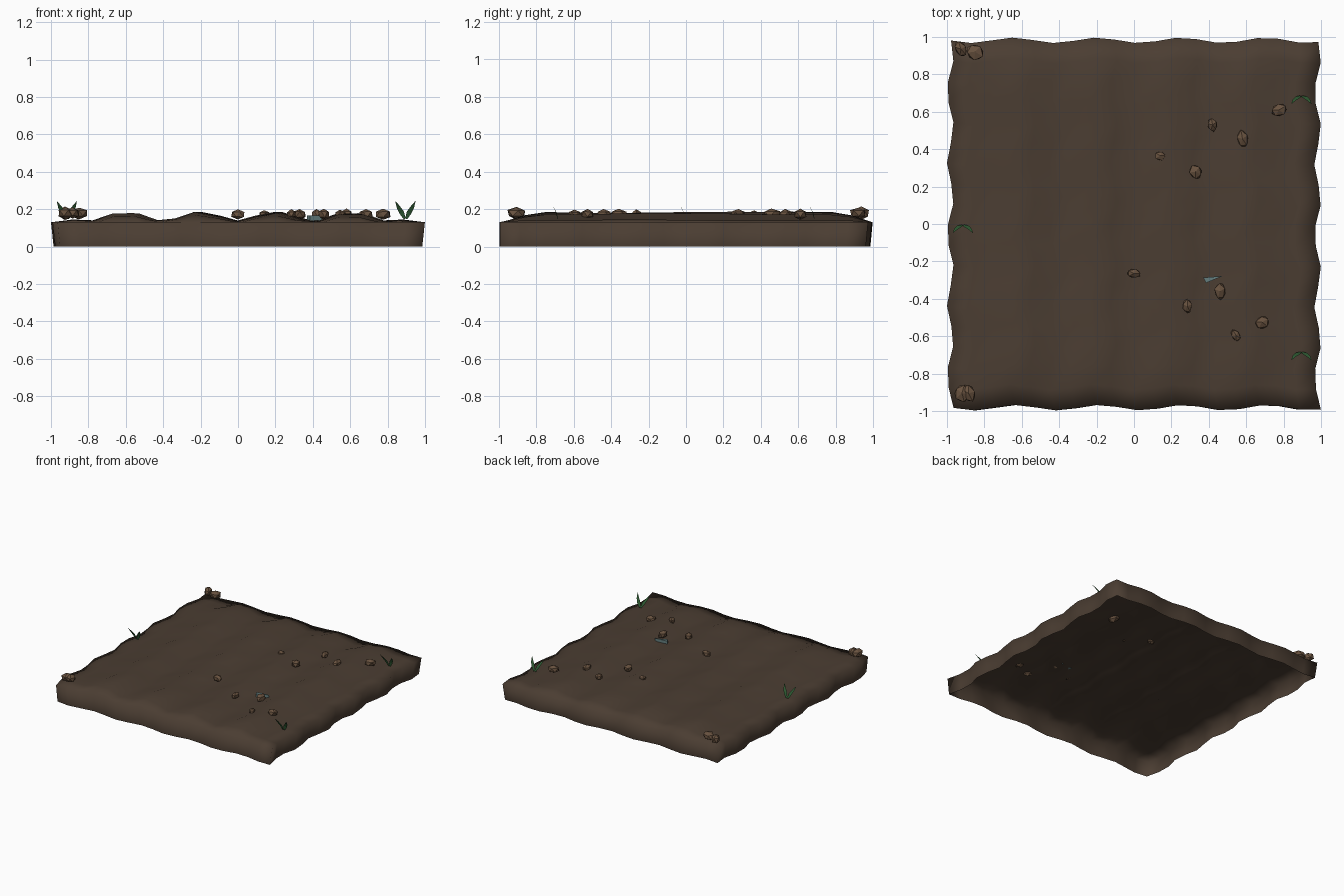
import bpy, bmesh, math, random
from mathutils import Vector, Matrix

if "Cube" in bpy.data.objects:
    bpy.data.objects.remove(bpy.data.objects["Cube"])

random.seed(4)
N = 18        # cells per side of the soil sheet
HALF = 0.982
WAVE = 0.018  # sideways wobble of the sheet


def material(name, rgb):
    m = bpy.data.materials.new(name)
    m.diffuse_color = (*rgb, 1)
    m.use_nodes = True
    m.node_tree.nodes["Principled BSDF"].inputs["Base Color"].default_value = m.diffuse_color
    return m


SOIL = material("soil_brown", (0.070, 0.047, 0.032))
STONE = material("stone_brown", (0.140, 0.085, 0.050))
GRASS = material("grass_green", (0.030, 0.110, 0.035))
SHARD = material("shard_grey_blue", (0.130, 0.210, 0.210))


def add_object(name, bm, mat, smooth=False):
    mesh = bpy.data.meshes.new(name)
    for f in bm.faces:
        f.smooth = smooth
    bm.to_mesh(mesh)
    bm.free()
    mesh.materials.append(mat)
    ob = bpy.data.objects.new(name, mesh)
    bpy.context.collection.objects.link(ob)
    return ob


def soil_height(x, y):
    # furrows run along y and fade out at the border
    border = max(0.0, min(1.0, (HALF - max(abs(x), abs(y))) / 0.16))
    ridge = 0.155 - 0.028 * -math.cos(5 * math.pi * (abs(x) - 0.2))
    ridge += 0.004 * math.sin(4 * y + 3 * x)
    return 0.13 + (ridge - 0.13) * border


def furrow(x, y):
    border = max(0.0, min(1.0, (HALF - max(abs(x), abs(y))) / 0.16))
    ridge = 0.157 + 0.026 * math.cos(5 * math.pi * (abs(x) - 0.2))
    ridge += 0.004 * math.sin(4 * y + 3 * x)
    return 0.13 + (ridge - 0.13) * border


# Soil: wavy open-bottomed sheet with a skirt
bm = bmesh.new()
bmesh.ops.create_grid(bm, x_segments=N, y_segments=N, size=HALF)
for v in bm.verts:
    x, y = v.co.x, v.co.y
    v.co = (x + WAVE * math.cos(2 * math.pi * (y - 0.14) / 0.38),
            y + WAVE * 0.8 * math.cos(2 * math.pi * (x - 0.25) / 0.45),
            furrow(x, y))
rim = [e for e in bm.edges if e.is_boundary]
skirt = bmesh.ops.extrude_edge_only(bm, edges=rim)["geom"]
for v in (g for g in skirt if isinstance(g, bmesh.types.BMVert)):
    v.co.x *= 0.986
    v.co.y -= 0.012 if v.co.y > 0 else 0
    v.co.z = 0
bmesh.ops.recalc_face_normals(bm, faces=bm.faces)
if sum(f.normal.z for f in bm.faces) < 0:
    bmesh.ops.reverse_faces(bm, faces=bm.faces)
add_object("soil_bed", bm, SOIL, smooth=True)


# Stones: jittered low-poly balls (x, y, z, radii x/y/z, turn)
def stone(name, x, y, z, rx, ry, rz, turn):
    bm = bmesh.new()
    bmesh.ops.create_icosphere(bm, subdivisions=1, radius=1)
    for v in bm.verts:
        v.co *= random.uniform(0.9, 1.12)
    m = (Matrix.Translation((x, y, z)) @ Matrix.Rotation(math.radians(turn), 4, 'Z')
         @ Matrix.Diagonal((rx, ry, rz, 1)))
    bm.transform(m)
    add_object(name, bm, STONE)


pebbles = [(0.14, 0.365, 0.031, 0.026, 0), (0.42, 0.53, 0.038, 0.027, 100),
           (0.33, 0.28, 0.042, 0.034, 120), (0.58, 0.455, 0.050, 0.032, 100),
           (0.775, 0.61, 0.046, 0.036, 30), (0.0, -0.265, 0.040, 0.027, 0),
           (0.285, -0.44, 0.038, 0.027, 90), (0.46, -0.36, 0.048, 0.031, 95),
           (0.685, -0.525, 0.044, 0.035, 30), (0.545, -0.595, 0.035, 0.025, 120)]
for i, (x, y, a, b, t) in enumerate(pebbles):
    stone(f"pebble_{i + 1}", x, y, 0.172, a, b, 0.6 * a + 0.004, t)

corner = [(-0.92, -0.905, 0.045, 0.052, 0.036), (-0.885, -0.905, 0.036, 0.050, 0.030),
          (-0.925, 0.935, 0.030, 0.048, 0.036), (-0.85, 0.92, 0.042, 0.050, 0.032)]
for i, (x, y, a, b, c) in enumerate(corner):
    stone(f"corner_stone_{i + 1}", x, y, 0.178, a, b, c, 15 * i)


# Grass: two curved tapering blades leaning apart
def grass_tuft(name, x, y):
    bm = bmesh.new()
    for s in (-1, 1):
        rows = []
        # outward reach, lean toward the front, height, half width
        for out, lean, z, w in ((0.004, 0, 0.148, 0.006), (0.02, 0.008, 0.182, 0.014),
                                (0.038, 0.022, 0.212, 0.010), (0.053, 0.042, 0.242, 0.001)):
            c = Vector((x + s * out, y - lean, z))
            d = Vector((0.85, 0.25 * s, -0.4 * s)) * w
            rows.append((bm.verts.new(c - d), bm.verts.new(c + d)))
        for (a, b), (c, d) in zip(rows, rows[1:]):
            bm.faces.new((a, b, d, c))
    add_object(name, bm, GRASS)


for i, (x, y) in enumerate(((0.895, 0.685), (-0.915, -0.005), (0.895, -0.685))):
    grass_tuft(f"grass_tuft_{i + 1}", x, y)

# Shard: thin flat wedge lying in the soil
bm = bmesh.new()
tri = [bm.verts.new(p) for p in ((0.37, -0.287, 0.165), (0.385, -0.315, 0.165), (0.475, -0.278, 0.165))]
face = bm.faces.new(tri)
top = bmesh.ops.extrude_face_region(bm, geom=[face])["geom"]
for v in (g for g in top if isinstance(g, bmesh.types.BMVert)):
    v.co.z -= 0.025
bmesh.ops.recalc_face_normals(bm, faces=bm.faces)
add_object("shard", bm, SHARD)
